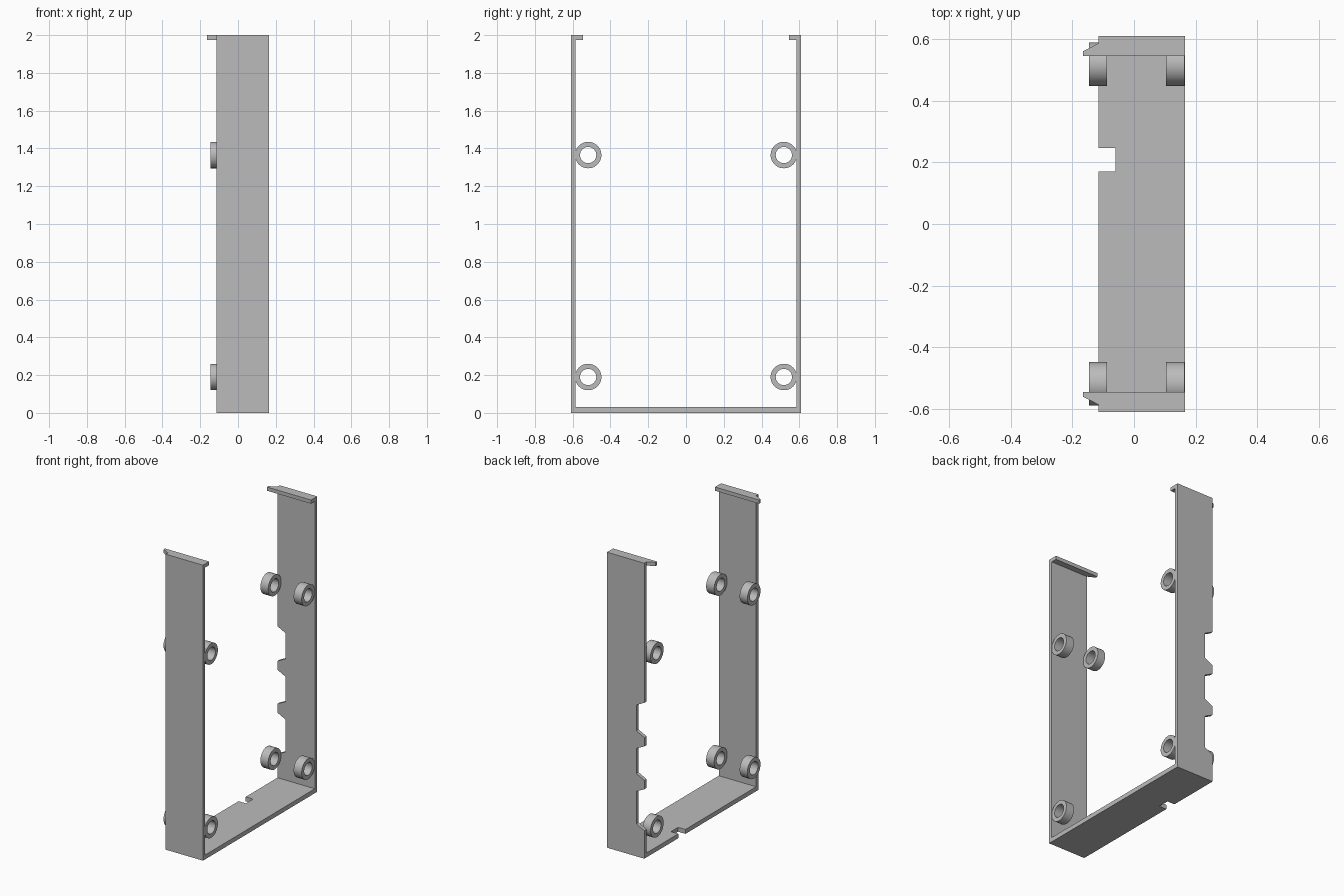
import bpy, bmesh, math

cube = bpy.data.objects.get("Cube")
if cube:
    bpy.data.objects.remove(cube, do_unlink=True)

grey = bpy.data.materials.new("plain grey")
grey.use_nodes = True
colour = (0.5, 0.5, 0.5, 1)
grey.diffuse_color = colour
grey.node_tree.nodes["Principled BSDF"].inputs["Base Color"].default_value = colour

# Main sizes
X0, X1 = -0.115, 0.165      # frame depth
Y = 0.61                    # outer half width
WALL, FLOOR, LIP = 0.024, 0.03, 0.025
TOP = 2.0


def finish(name, bm):
    bmesh.ops.recalc_face_normals(bm, faces=bm.faces)
    mesh = bpy.data.meshes.new(name)
    bm.to_mesh(mesh)
    bm.free()
    mesh.materials.append(grey)
    obj = bpy.data.objects.new(name, mesh)
    bpy.context.collection.objects.link(obj)
    return obj


def plate(name, outline, axis, lo, hi):
    """Extrude a 2D outline along one axis, from lo to hi."""
    bm = bmesh.new()
    verts = []
    for point in outline:
        co = list(point)
        co.insert(axis, lo)
        verts.append(bm.verts.new(co))
    face = bm.faces.new(verts)
    grown = bmesh.ops.extrude_face_region(bm, geom=[face])["geom"]
    step = [0, 0, 0]
    step[axis] = hi - lo
    bmesh.ops.translate(bm, vec=step,
                        verts=[g for g in grown if isinstance(g, bmesh.types.BMVert)])
    return finish(name, bm)


def ring(name, x0, x1, y, z, outer=0.07, inner=0.043, sides=48):
    """Short tube lying along x."""
    bm = bmesh.new()
    loops = []
    for x, r in ((x0, outer), (x1, outer), (x1, inner), (x0, inner)):
        loops.append([bm.verts.new((x, y + r * math.cos(i * math.tau / sides),
                                    z + r * math.sin(i * math.tau / sides)))
                      for i in range(sides)])
    for k in range(4):
        a, b = loops[k], loops[(k + 1) % 4]
        for i in range(sides):
            j = (i + 1) % sides
            bm.faces.new((a[i], a[j], b[j], b[i]))
    obj = finish(name, bm)
    bpy.ops.object.select_all(action='DESELECT')
    obj.select_set(True)
    bpy.context.view_layer.objects.active = obj
    bpy.ops.object.shade_smooth_by_angle(angle=math.radians(35))


# Plain front wall
plate("front_wall", [(X0, 0), (X1, 0), (X1, TOP), (X0, TOP)], 1, -Y, -Y + WALL)

# Back wall with three sloped notches leaving two teeth
root, slope = X0 + 0.06, 0.03
outline = [(X0, 0), (X1, 0), (X1, TOP), (X0, TOP)]
for high, low in ((1.055, 0.82), (0.76, 0.53), (0.47, 0.19)):
    outline += [(X0, high), (root, high - slope), (root, low + slope), (X0, low)]
# widen each tooth toward its root by keeping the slopes inside the notches
plate("back_wall", outline, 1, Y - WALL, Y)

# Floor with a square notch
inner = Y - WALL
plate("floor", [(X0, -inner), (X1, -inner), (X1, inner), (X0, inner),
                (X0, 0.247), (-0.06, 0.247), (-0.06, 0.17), (X0, 0.17)], 2, 0, FLOOR)

# Top lips with a tapered end, and the four pairs of rings
for side, s in (("front", -1), ("back", 1)):
    plate(side + "_lip",
          [(X1, s * inner), (X1, s * 0.545), (-0.165, s * 0.545),
           (-0.165, s * 0.56), (X0, s * inner)], 2, TOP - LIP, TOP)
    for level, z in (("lower", 0.19), ("upper", 1.365)):
        for hand, x0, x1 in (("right", -0.146, -0.088), ("left", 0.103, 0.163)):
            ring(f"{side}_{level}_{hand}_ring", x0, x1, s * 0.518, z)
